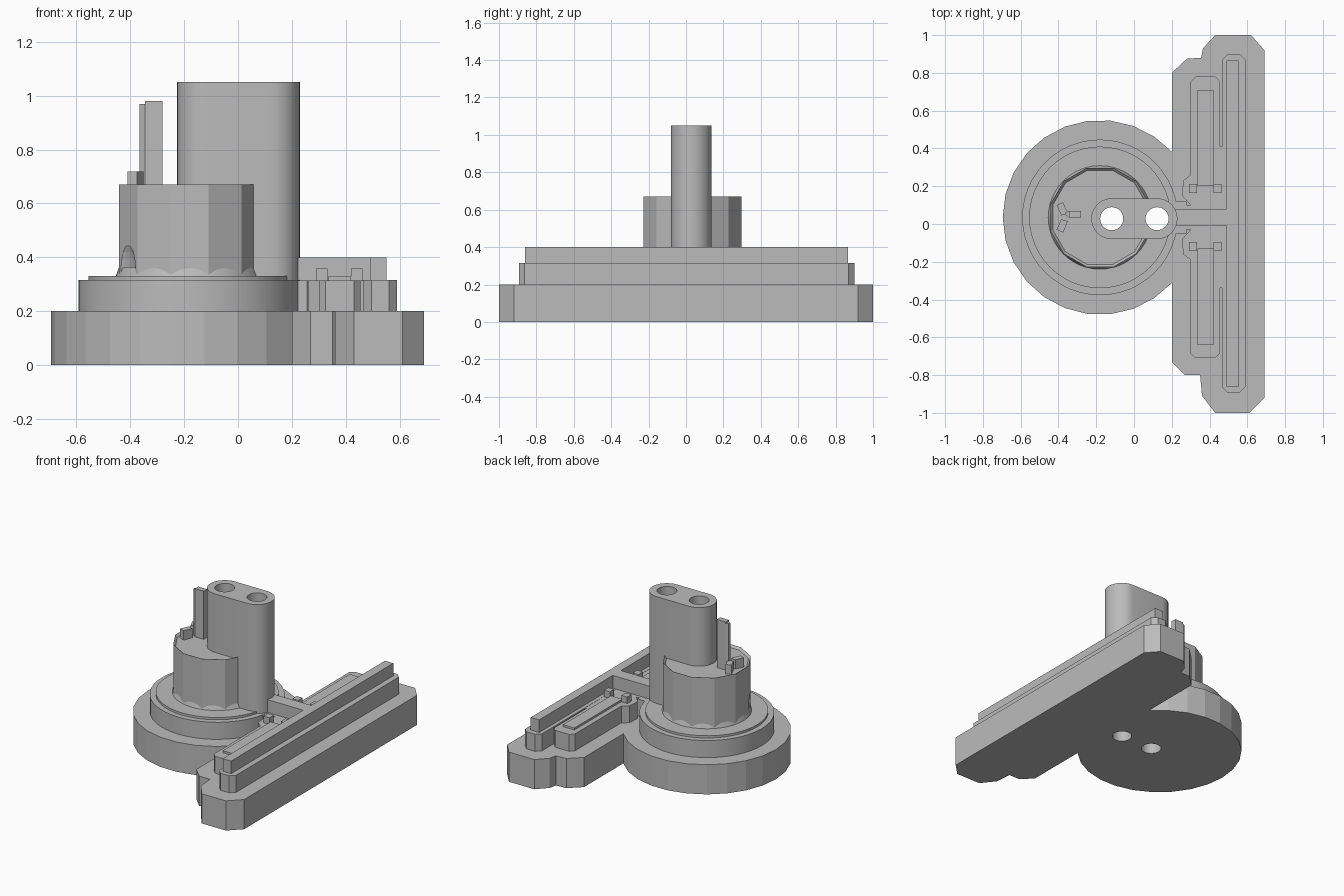
import bpy, bmesh, math
from mathutils import Matrix, Vector

if "Cube" in bpy.data.objects:
    bpy.data.objects.remove(bpy.data.objects["Cube"])

grey = bpy.data.materials.new("light_grey")
grey.diffuse_color = (0.5, 0.5, 0.5, 1)
grey.use_nodes = True
grey.node_tree.nodes["Principled BSDF"].inputs["Base Color"].default_value = grey.diffuse_color
CX, CY = -0.18, 0.035          # centre of the round section


def add(name, bm, smooth=False):
    bmesh.ops.recalc_face_normals(bm, faces=bm.faces)
    me = bpy.data.meshes.new(name)
    bm.to_mesh(me)
    bm.free()
    ob = bpy.data.objects.new(name, me)
    bpy.context.collection.objects.link(ob)
    me.materials.append(grey)
    if smooth:
        shade(ob)
    return ob


def select(ob):
    bpy.ops.object.select_all(action='DESELECT')
    ob.select_set(True)
    bpy.context.view_layer.objects.active = ob


def shade(ob):
    select(ob)
    bpy.ops.object.shade_smooth_by_angle(angle=math.radians(30))


def prism(name, pts, z0, z1, smooth=False, lip=None, top_scale=1):
    """Extruded outline; lip = (width, depth) of a sunken top."""
    bm = bmesh.new()
    n = len(pts)
    c = sum((Vector(p) for p in pts), Vector((0, 0))) / n
    lo = [bm.verts.new((x, y, z0)) for x, y in pts]
    hi = [bm.verts.new((*(c + (Vector(p) - c) * top_scale), z1)) for p in pts]
    bm.faces.new(lo)
    top = bm.faces.new(hi)
    for i in range(n):
        j = (i + 1) % n
        bm.faces.new((lo[i], lo[j], hi[j], hi[i]))
    if lip:
        bmesh.ops.recalc_face_normals(bm, faces=bm.faces)
        bmesh.ops.inset_region(bm, faces=[top], thickness=lip[0])
        bmesh.ops.translate(bm, verts=top.verts, vec=(0, 0, -lip[1]))
    return add(name, bm, smooth)


def ring(r, n, cx=CX, cy=CY, start=0.0, sweep=2 * math.pi):
    return [(cx + r * math.cos(start + sweep * i / n),
             cy + r * math.sin(start + sweep * i / n)) for i in range(n)]


def rect(x0, x1, y0, y1, c=0.0):
    if not c:
        return [(x0, y0), (x1, y0), (x1, y1), (x0, y1)]
    return [(x0 + c, y0), (x1 - c, y0), (x1, y0 + c), (x1, y1 - c),
            (x1 - c, y1), (x0 + c, y1), (x0, y1 - c), (x0, y0 + c)]


def flip(pts):
    return [(x, 2 * CY - y) for x, y in reversed(pts)]


def cut(ob, cutter):
    m = ob.modifiers.new("cut", 'BOOLEAN')
    m.operation, m.solver, m.object = 'DIFFERENCE', 'EXACT', cutter
    select(ob)
    bpy.ops.object.modifier_apply(modifier="cut")


# base slab: faceted disc running into a long stepped bar
a = math.acos((0.2 - CX) / 0.515)
arc = ring(0.515, 20, start=a, sweep=2 * (math.pi - a))
arc.append((0.2, CY - 0.515 * math.sin(a)))
bar = [(0.2, -0.73), (0.27, -0.8), (0.35, -0.8), (0.36, -0.91), (0.43, -1), (0.61, -1),
       (0.69, -0.92), (0.69, 0.92), (0.62, 1), (0.43, 1), (0.365, 0.93), (0.355, 0.88),
       (0.28, 0.875), (0.2, 0.8)]
base = prism("base_slab", arc + bar, 0, 0.2)

# round tiers
tier = prism("lower_tier", ring(0.412, 48), 0.19, 0.315, True)
collar = prism("upper_tier", ring(0.375, 48), 0.31, 0.33, True)

# twelve-sided drum with sunken top, and its flared foot
drum = prism("drum", ring(0.272, 12, start=math.radians(15)), 0.32, 0.67, lip=(0.014, 0.015))
foot = prism("drum_foot", ring(0.276, 48), 0.325, 0.362, True, top_scale=0.95)

# arched notch low on one drum face
bm = bmesh.new()
bmesh.ops.create_uvsphere(bm, u_segments=24, v_segments=12, radius=1,
                          matrix=Matrix.Translation((CX - 0.235, CY - 0.136, 0.335))
                          @ Matrix.Rotation(math.radians(30), 4, 'Z')
                          @ Matrix.Diagonal((0.025, 0.06, 0.12, 1)))
notch = add("notch_cutter", bm)
cut(drum, notch)

# tall rounded tower
R, XL, XR, TY = 0.108, -0.118, 0.122, 0.028
stadium = ring(R, 17, XR, TY, -math.pi / 2, math.pi * 17 / 16) + \
    ring(R, 17, XL, TY, math.pi / 2, math.pi * 17 / 16)
tower = prism("tower", stadium, 0.19, 1.05)

# twin bores through the whole stack
cutters = [prism("bore_cutter", ring(0.061, 32, x, TY), -0.1, 1.2) for x in (XL, XR)]
for ob in (base, tier, collar, drum, foot, tower):
    for c in cutters:
        cut(ob, c)
for ob in (tower, base, tier, collar, foot):
    select(ob)
    if ob is base:
        continue
    shade(ob)
for c in cutters + [notch]:
    bpy.data.objects.remove(c)

# upright fin with bevelled outer edge, and two angled lugs
prism("fin", [(-0.345, 0.035), (-0.28, 0.035), (-0.28, 0.07), (-0.345, 0.07)], 0.65, 0.98)
prism("fin_edge", [(-0.365, 0.05), (-0.345, 0.035), (-0.345, 0.07), (-0.362, 0.062)],
      0.65, 0.97)
lug = [(-0.41, 0.1), (-0.385, 0.045), (-0.35, 0.055), (-0.375, 0.115)]
prism("lug_upper", lug, 0.65, 0.718)
prism("lug_lower", flip(lug), 0.65, 0.718)

# long straight bar and its raised rail
prism("long_bar", rect(0.465, 0.59, -0.893, 0.9, 0.03), 0.19, 0.315)
prism("long_rail", rect(0.49, 0.552, -0.862, 0.865), 0.31, 0.4)

# connector between rail and tower
prism("connector", rect(0.2, 0.5, -0.007, 0.08), 0.19, 0.4)

# short side bars with necks, strips and small studs, mirrored
arm = [(0.2, CY), (0.2, 0.12), (0.278, 0.12), (0.278, 0.1), (0.3, 0.1), (0.255, 0.15),
       (0.26, 0.23), (0.3, 0.26), (0.3, 0.755), (0.325, 0.78), (0.43, 0.78), (0.455, 0.755),
       (0.455, 0.41), (0.47, 0.41), (0.47, CY)]
for side, f in (("back", lambda p: p), ("front", flip)):
    prism("short_bar_" + side, f(arm), 0.19, 0.314)
    prism("strip_" + side, f(rect(0.335, 0.42, 0.2, 0.71)), 0.31, 0.328)
    for i, x in enumerate((0.29, 0.42)):
        prism(f"stud_{side}_{i}", f(rect(x, x + 0.043, 0.165, 0.212)), 0.31, 0.358)
